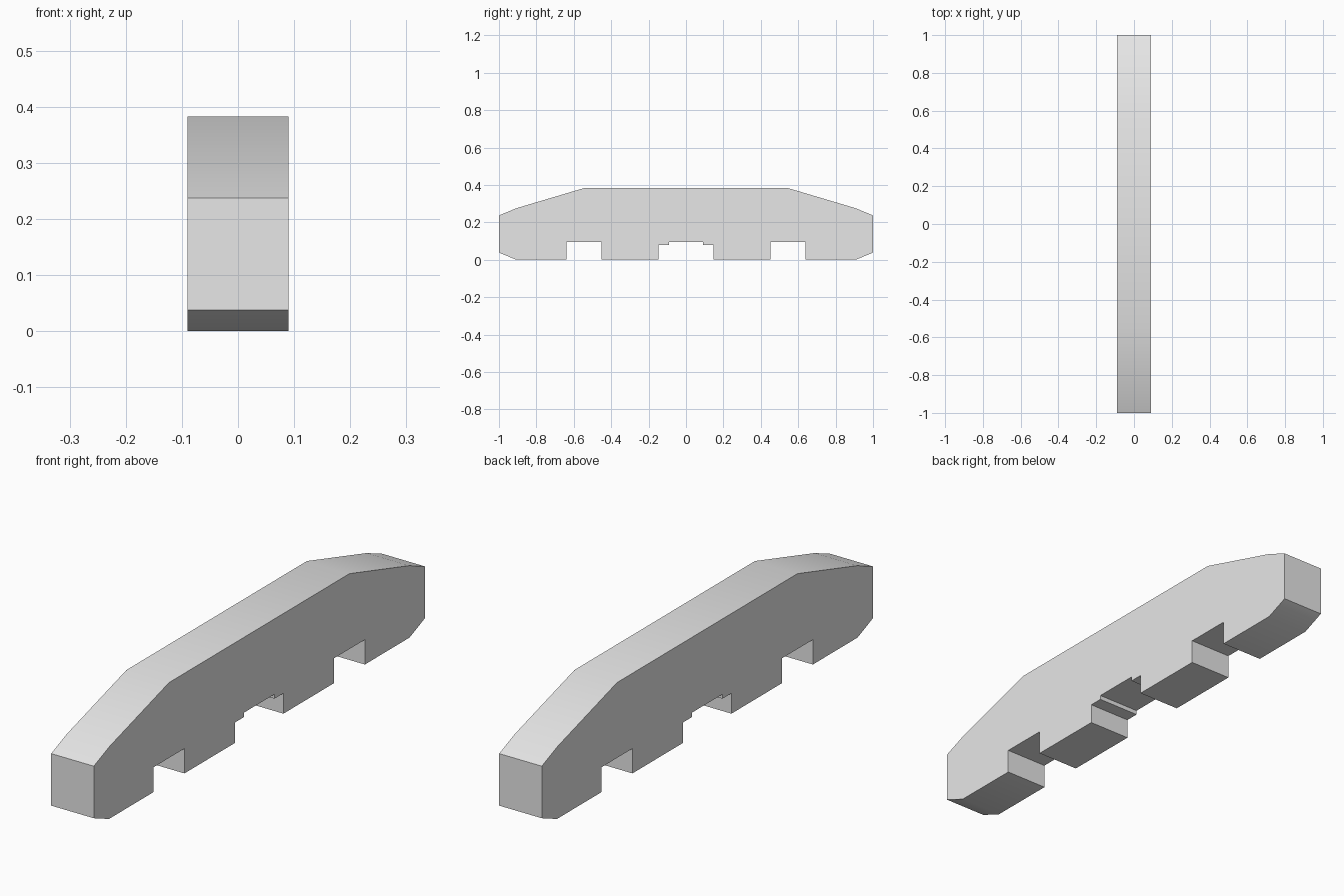
import bpy
import bmesh
import math

cube = bpy.data.objects.get("Cube")
if cube:
    bpy.data.objects.remove(cube, do_unlink=True)

# Plain grey material
GREY = (0.8, 0.8, 0.8, 1.0)
mat = bpy.data.materials.new("light_grey")
mat.use_nodes = True
mat.diffuse_color = GREY
mat.node_tree.nodes["Principled BSDF"].inputs["Base Color"].default_value = GREY

HALF_WIDTH = 0.09

# Half of the side outline (y, z), from the top shoulder round to the middle notch
half = [
    (0.545, 0.383), (0.905, 0.276), (1.0, 0.237),     # sloping top
    (1.0, 0.038), (0.908, 0.0),                       # end and lower chamfer
    (0.638, 0.0), (0.638, 0.095),                     # side notch
    (0.452, 0.095), (0.452, 0.0),
    (0.146, 0.0), (0.146, 0.078),                     # stepped middle notch
    (0.092, 0.078), (0.092, 0.095),
]
outline = half + [(-y, z) for y, z in reversed(half)]

# Extrude the mirrored outline across the width
bm = bmesh.new()
side = bm.faces.new([bm.verts.new((-HALF_WIDTH, y, z)) for y, z in outline])
result = bmesh.ops.extrude_face_region(bm, geom=[side], use_keep_orig=True)
moved = [v for v in result["geom"] if isinstance(v, bmesh.types.BMVert)]
bmesh.ops.translate(bm, verts=moved, vec=(2 * HALF_WIDTH, 0, 0))
bmesh.ops.recalc_face_normals(bm, faces=bm.faces[:])

mesh = bpy.data.meshes.new("notched_bar")
bm.to_mesh(mesh)
bm.free()
mesh.materials.append(mat)
bar = bpy.data.objects.new("notched_bar", mesh)
bpy.context.collection.objects.link(bar)

# Soft shading over the shallow bends, crisp corners elsewhere
bpy.ops.object.select_all(action="DESELECT")
bar.select_set(True)
bpy.context.view_layer.objects.active = bar
bpy.ops.object.shade_smooth_by_angle(angle=math.radians(30))
